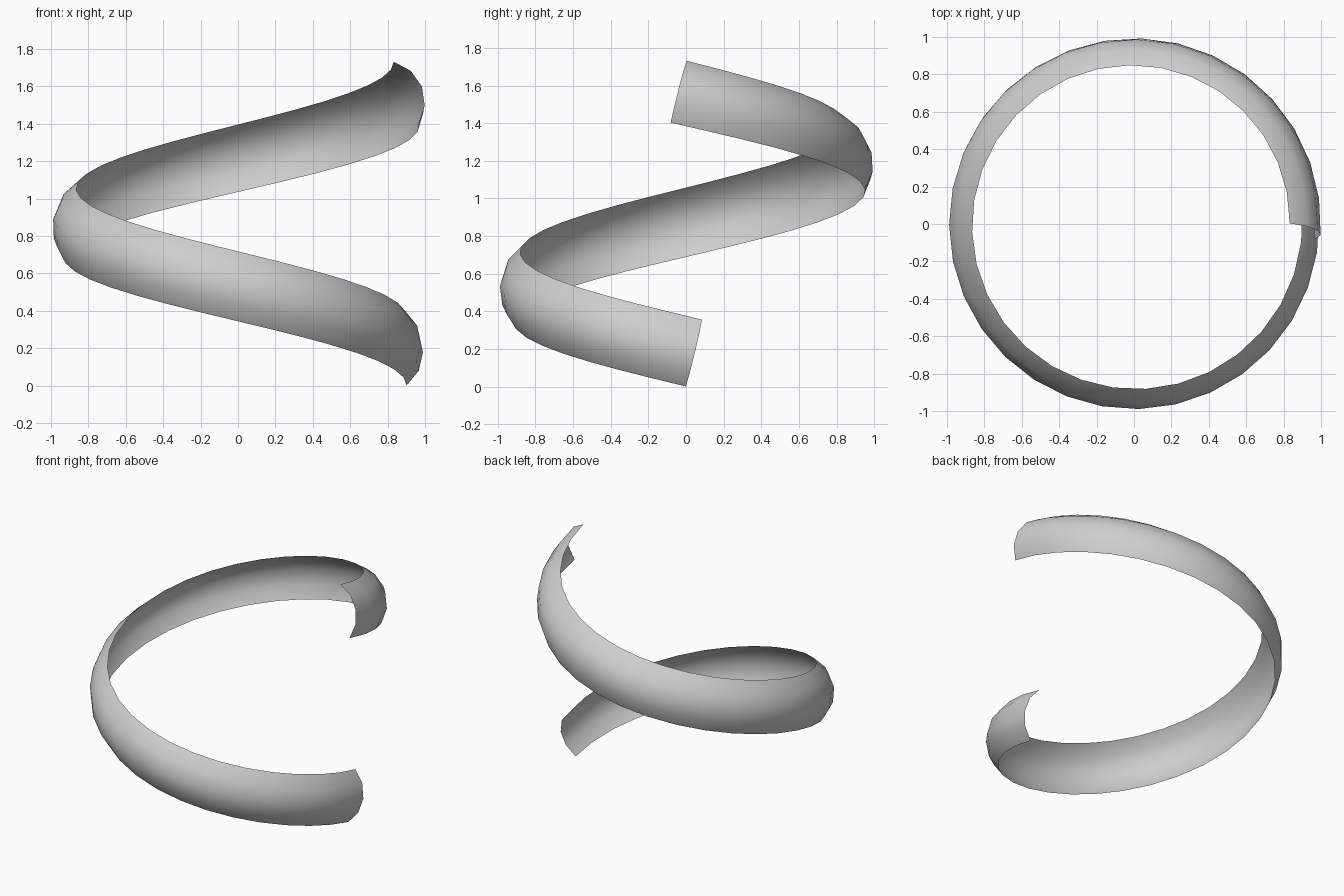
import bpy, bmesh, math
from mathutils import Vector

cube = bpy.data.objects.get("Cube")
if cube:
    bpy.data.objects.remove(cube)

grey = bpy.data.materials.new("light grey")
grey.use_nodes = True
colour = (0.62, 0.62, 0.62, 1)
grey.diffuse_color = colour
grey.node_tree.nodes["Principled BSDF"].inputs["Base Color"].default_value = colour

# Helix dimensions
STEPS, SLICES = 32, 4
RADIUS = 0.9
START, END = math.radians(2.7), math.radians(-362.5)
LOW, HIGH = 0.178, 1.567
TWIST = math.radians(22)
LEAN = math.atan((HIGH - LOW) / (RADIUS * (START - END)))

# Curved cross-section: an arc bulging outwards
ARC_RADIUS, ARC_HALF, BULGE = 0.23, math.radians(52.5), 0.09


def ribbon_point(t, s):
    """Point at fraction t along the helix and s (-1 to 1) across it."""
    phi = START + (END - START) * t
    out = Vector((math.cos(phi), math.sin(phi), 0))
    side = Vector((-math.sin(phi), math.cos(phi), 0))
    up = Vector((0, 0, math.cos(LEAN))) + side * math.sin(LEAN)
    angle = ARC_HALF * s
    a = BULGE - ARC_RADIUS * (1 - math.cos(angle))
    b = ARC_RADIUS * math.sin(angle)
    c, d = math.cos(TWIST * t), math.sin(TWIST * t)
    centre = out * RADIUS + Vector((0, 0, LOW + (HIGH - LOW) * t))
    return centre + out * (a * c - b * d) + up * (b * c + a * d)


# Spiral ribbon, one open sheet with a slowly rolling section
bm = bmesh.new()
rows = [[bm.verts.new(ribbon_point(i / STEPS, 2 * j / SLICES - 1))
         for j in range(SLICES + 1)] for i in range(STEPS + 1)]
for lower, upper in zip(rows, rows[1:]):
    for j in range(SLICES):
        face = bm.faces.new((lower[j], lower[j + 1], upper[j + 1], upper[j]))
        face.smooth = True
        middle = face.calc_center_median()
        face.normal_update()
        if face.normal.x * middle.x + face.normal.y * middle.y < 0:
            face.normal_flip()

mesh = bpy.data.meshes.new("spiral_ribbon")
bm.to_mesh(mesh)
bm.free()
mesh.materials.append(grey)
ribbon = bpy.data.objects.new("spiral_ribbon", mesh)
bpy.context.collection.objects.link(ribbon)
